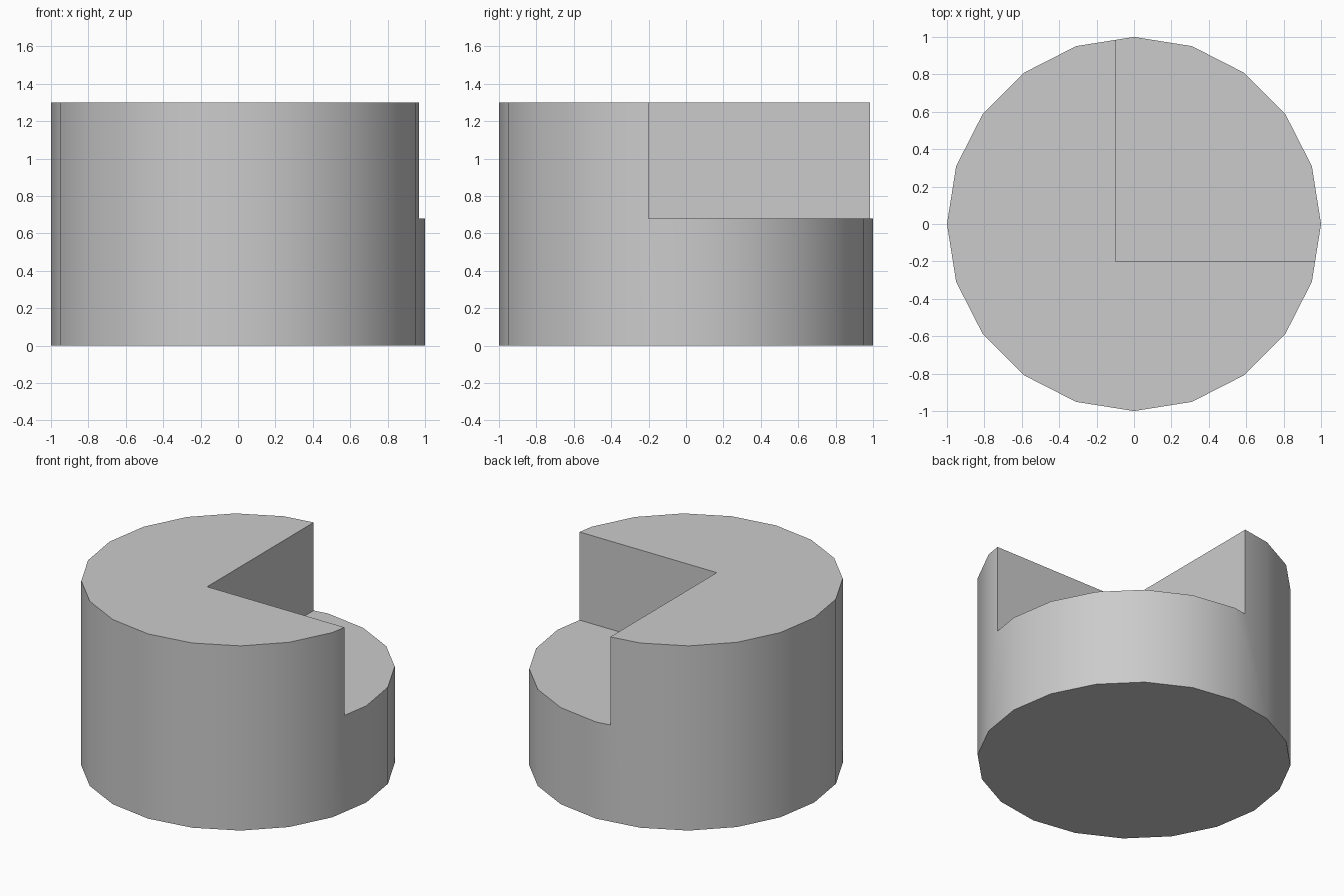
import bpy

RADIUS, HEIGHT, SIDES = 1.0, 1.3, 20
CUT_X, CUT_Y, CUT_Z = -0.1, -0.2, 0.68   # inner corner of the notch

cube = bpy.data.objects.get("Cube")
if cube:
    bpy.data.objects.remove(cube, do_unlink=True)

# Plain grey material
grey = bpy.data.materials.new("plain_grey")
grey.use_nodes = True
colour = (0.6, 0.6, 0.6, 1)
grey.diffuse_color = colour
grey.node_tree.nodes["Principled BSDF"].inputs["Base Color"].default_value = colour

# Cutter for the quarter notch
SIZE = 2.0
bpy.ops.mesh.primitive_cube_add(
    size=SIZE, location=[c + SIZE / 2 for c in (CUT_X, CUT_Y, CUT_Z)])
cutter = bpy.context.object
cutter.name = "notch_cutter"
cutter.data.materials.append(grey)
cutter.hide_render = True

# Notched cylinder with corners on the x and y axes
bpy.ops.mesh.primitive_cylinder_add(
    vertices=SIDES, radius=RADIUS, depth=HEIGHT, location=(0, 0, HEIGHT / 2))
body = bpy.context.object
body.name = "notched_cylinder"
body.data.materials.append(grey)

notch = body.modifiers.new("notch", "BOOLEAN")
notch.operation = "DIFFERENCE"
notch.solver = "EXACT"
notch.object = cutter
bpy.ops.object.modifier_apply(modifier=notch.name)
bpy.data.objects.remove(cutter, do_unlink=True)

# Smooth round wall, sharp rims and notch edges
bpy.ops.object.shade_smooth_by_angle(angle=0.52)
